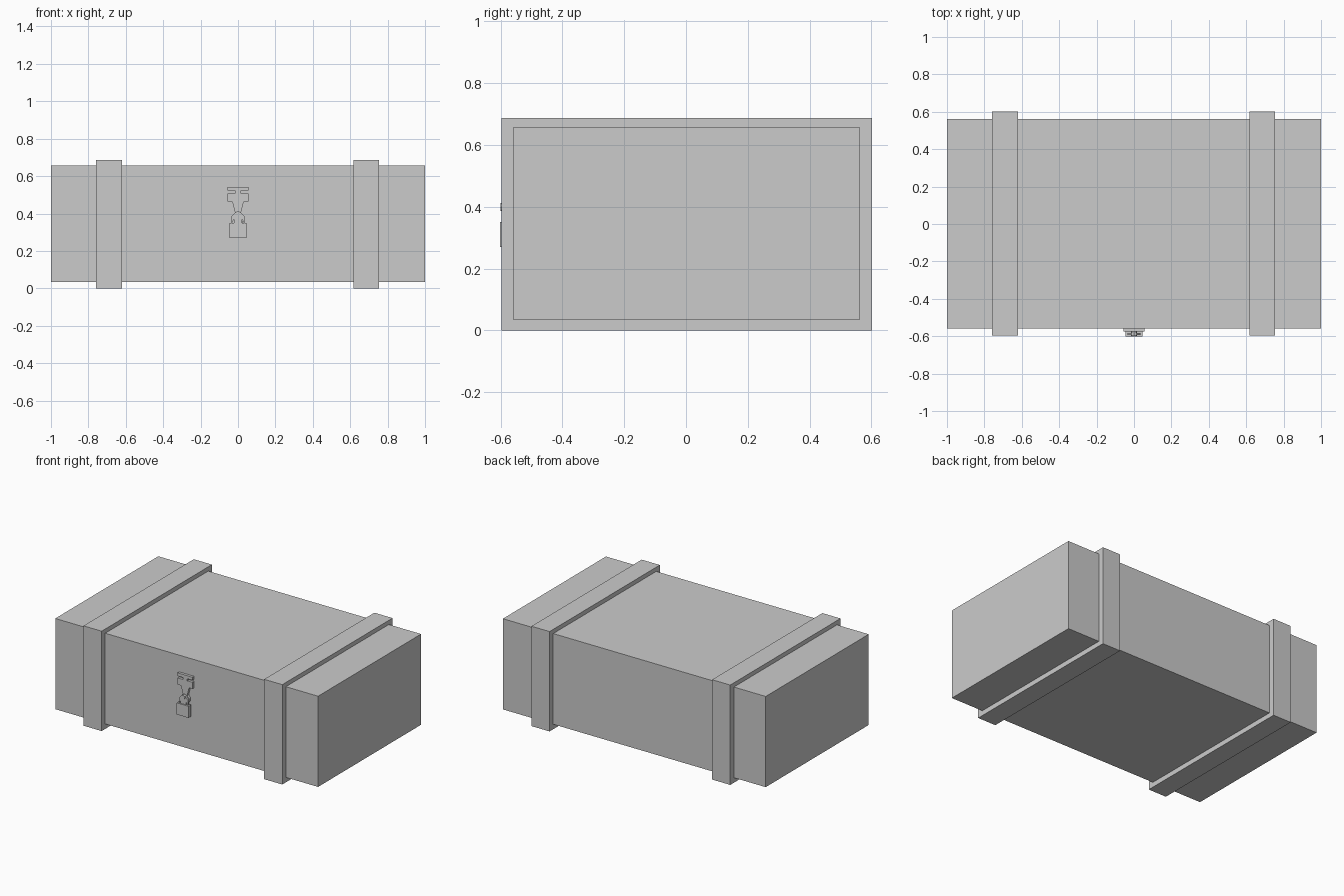
import bpy, bmesh, math

if "Cube" in bpy.data.objects:
    bpy.data.objects.remove(bpy.data.objects["Cube"])


def box(name, x, y, z):
    """Box from (min, max) ranges on each axis."""
    bm = bmesh.new()
    bmesh.ops.create_cube(bm, size=1)
    for v in bm.verts:
        v.co = [r[0] + (c + 0.5) * (r[1] - r[0]) for c, r in zip(v.co, (x, y, z))]
    return finish(name, bm)


def plate(name, outline, y_front, y_back):
    """Extrude an x-z outline between two depths."""
    bm = bmesh.new()
    face = bm.faces.new([bm.verts.new((x, y_front, z)) for x, z in outline])
    ext = bmesh.ops.extrude_face_region(bm, geom=[face])
    for v in ext["geom"]:
        if isinstance(v, bmesh.types.BMVert):
            v.co.y = y_back
    return finish(name, bm)


def finish(name, bm):
    bmesh.ops.recalc_face_normals(bm, faces=bm.faces)
    mesh = bpy.data.meshes.new(name)
    bm.to_mesh(mesh)
    bm.free()
    obj = bpy.data.objects.new(name, mesh)
    bpy.context.collection.objects.link(obj)
    return obj


def mirrored(half):
    return half + [(-x, z) for x, z in reversed(half)]


# Crate body and the two raised bands wrapped around it
box("crate_body", (-1, 1), (-0.558, 0.562), (0.034, 0.658))
box("left_band", (-0.758, -0.62), (-0.597, 0.602), (0, 0.687))
box("right_band", (0.617, 0.755), (-0.597, 0.602), (0, 0.687))

# Hasp plate with a side slot on each side and a tapering tongue
hasp = [(0.057, 0.543), (0.057, 0.522), (0.017, 0.522), (0.017, 0.508),
        (0.057, 0.508), (0.057, 0.463), (0.031, 0.463), (0.027, 0.45),
        (0.016, 0.405), (0.028, 0.39), (0.03, 0.37), (0.02, 0.355)]
plate("hasp_plate", mirrored(hasp), -0.576, -0.556)

# Staple through the tongue
ring = [(0.016 * math.cos(i * math.pi / 4), 0.399 + 0.013 * math.sin(i * math.pi / 4))
        for i in range(8)]
plate("staple", ring, -0.6, -0.556)

# Padlock shackle and body
outer = [(0.034, 0.345), (0.034, 0.385), (0.014, 0.408)]
inner = [(-0.009, 0.394), (-0.022, 0.38), (-0.022, 0.345)]
shackle = mirrored(outer) + inner + [(-x, z) for x, z in reversed(inner)]
plate("padlock_shackle", shackle, -0.594, -0.582)
box("padlock_body", (-0.045, 0.045), (-0.602, -0.574), (0.27, 0.35))
